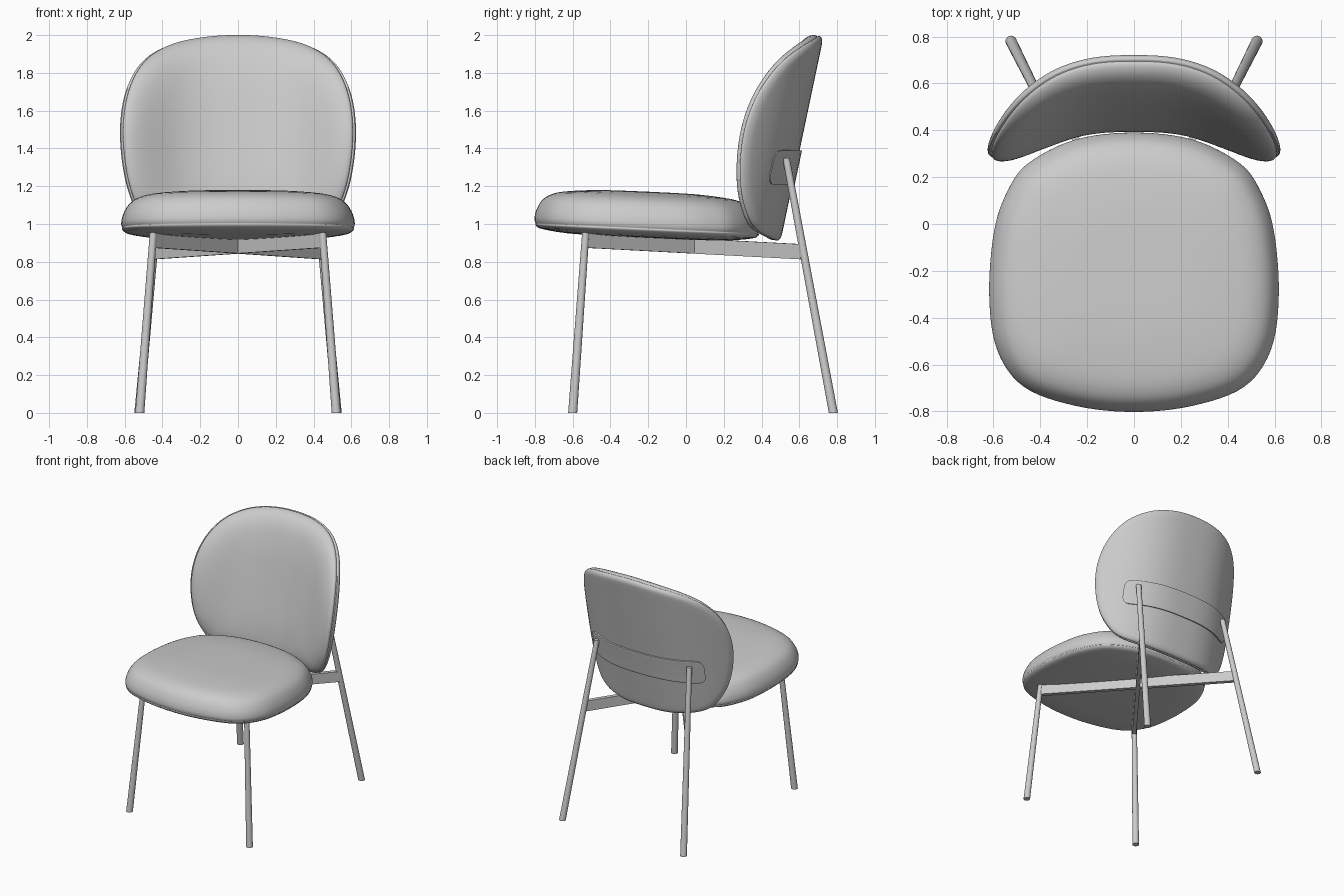
import bpy, bmesh
from mathutils import Vector

if "Cube" in bpy.data.objects:
    bpy.data.objects.remove(bpy.data.objects["Cube"])


def finish(bm, name, angle=0.7):
    bmesh.ops.recalc_face_normals(bm, faces=bm.faces[:])
    me = bpy.data.meshes.new(name)
    bm.to_mesh(me)
    bm.free()
    ob = bpy.data.objects.new(name, me)
    bpy.context.collection.objects.link(ob)
    bpy.ops.object.select_all(action='DESELECT')
    ob.select_set(True)
    bpy.context.view_layer.objects.active = ob
    bpy.ops.object.shade_smooth_by_angle(angle=angle)
    return ob


def spline(pts, n, closed):
    """Catmull-Rom curve through 2D points, n samples per segment."""
    p = [Vector(q) for q in pts]
    m, out = len(p), []
    pick = (lambda i: p[i % m]) if closed else (lambda i: p[max(0, min(m - 1, i))])
    for i in range(m if closed else m - 1):
        a, b, c, d = (pick(i + k) for k in (-1, 0, 1, 2))
        for j in range(n):
            t = j / n
            out.append(0.5 * (2 * b + (c - a) * t + (2 * a - 5 * b + 4 * c - d) * t * t
                              + (3 * b - a - 3 * c + d) * t ** 3))
    if not closed:
        out.append(p[-1])
    return out


def pad(name, half, centre, profile, place, n=6, m=3):
    """Closed pad: mirrored outline, scaled and raised along a (scale, height) profile."""
    full = half + [(-x, v) for x, v in half[-2:0:-1]]
    outline = spline(full, n, True)
    prof = spline(profile, m, False)
    bm = bmesh.new()
    rings = []
    for s, h in prof[1:-1]:
        rings.append([bm.verts.new(place(q.x * s, centre + (q.y - centre) * s, h))
                      for q in outline])
    k = len(outline)
    for r0, r1 in zip(rings, rings[1:]):
        for i in range(k):
            j = (i + 1) % k
            bm.faces.new((r0[i], r0[j], r1[j], r1[i]))
    for ring, (s, h) in ((rings[0], prof[0]), (rings[-1], prof[-1])):
        tip = bm.verts.new(place(0, centre, h))
        for i in range(k):
            bm.faces.new((ring[i], ring[(i + 1) % k], tip))
    return finish(bm, name)


def on_seat(x, y, h):
    return (x, y, 1.003 - 0.045 * (y + 0.8) + h)


def on_back(x, z, h):
    """Leaning shell, flat in the middle and curling at the sides; h is towards the sitter."""
    u = abs(x) / 0.64
    slope = 0.3 * 2.7 / 0.64 * u ** 1.7 * (1 if x > 0 else -1)
    base = Vector((x, 0.503 + 0.21 * (z - 0.92) - 0.3 * u ** 2.7, z))
    return base + Vector((-slope, -1, 0.2)).normalized() * h


# seat cushion with a seam above its base
pad("seat",
    [(0, -0.802), (0.25, -0.776), (0.47, -0.695), (0.585, -0.535), (0.618, -0.3),
     (0.597, -0.03), (0.54, 0.14), (0.45, 0.26), (0.25, 0.36), (0, 0.39)], -0.2,
    [(0, 0.195), (0.3, 0.194), (0.5, 0.19), (0.75, 0.175), (0.87, 0.153), (0.94, 0.12),
     (0.985, 0.07), (1.0, 0.03), (0.997, 0.01), (0.99, 0.0), (0.993, -0.006),
     (0.98, -0.016), (0.93, -0.028), (0.7, -0.045), (0.3, -0.05), (0, -0.05)], on_seat)

# curved backrest: cushion in front, shell behind
pad("backrest",
    [(0, 1.993), (0.22, 1.978), (0.4, 1.935), (0.53, 1.85), (0.612, 1.7), (0.642, 1.5),
     (0.622, 1.27), (0.565, 1.09), (0.46, 0.965), (0.25, 0.915), (0, 0.905)], 1.45,
    [(0, 0.155), (0.25, 0.155), (0.5, 0.152), (0.75, 0.138), (0.88, 0.117), (0.95, 0.092),
     (0.985, 0.067), (0.997, 0.045), (0.988, 0.033), (0.996, 0.026), (0.99, 0.014),
     (0.965, 0.004), (0.92, 0.0), (0.75, 0.0), (0.5, 0.0), (0.25, 0.0), (0, 0.0)], on_back)

# rounded mounting band behind the backrest
pad("back_plate",
    [(0, 1.21), (0.15, 1.21), (0.3, 1.21), (0.42, 1.21), (0.455, 1.22), (0.47, 1.255),
     (0.47, 1.3), (0.47, 1.345), (0.455, 1.38), (0.42, 1.39), (0.3, 1.39), (0.15, 1.39),
     (0, 1.39)], 1.3,
    [(0, 0.01), (0.3, 0.01), (0.6, 0.01), (0.98, 0.01), (1.0, 0.005), (1.0, -0.008),
     (0.98, -0.012), (0.6, -0.012), (0.3, -0.012), (0, -0.012)], on_back, n=4)


# tapered round legs with level ends
def leg(name, foot, top):
    bm = bmesh.new()
    bmesh.ops.create_cone(bm, cap_ends=True, segments=24, radius1=0.024, radius2=0.019, depth=2)
    for v in bm.verts:
        end = Vector(foot if v.co.z < 0 else top)
        v.co = end + Vector((v.co.x, v.co.y, 0))
    finish(bm, name)


# crossing rails under the seat, each from a front leg to the opposite rear leg
def rail(name, a, b, width=0.03, height=0.08):
    a, b = Vector(a), Vector(b)
    side = (b - a).cross(Vector((0, 0, 1))).normalized() * width / 2
    bm = bmesh.new()
    bmesh.ops.create_cube(bm, size=2)
    for v in bm.verts:
        end = a if v.co.y < 0 else b
        v.co = end + side * v.co.x + Vector((0, 0, v.co.z * height / 2))
    finish(bm, name, 0.5)


for s, side in ((-1, "left"), (1, "right")):
    leg("front_leg_" + side, (s * 0.52, -0.6, 0), (s * 0.447, -0.53, 0.965))
    leg("rear_leg_" + side, (s * 0.525, 0.78, 0), (s * 0.4, 0.53, 1.35))
    rail("cross_rail_" + side, (s * 0.447, -0.53, 0.914), (-s * 0.445, 0.615, 0.853))
